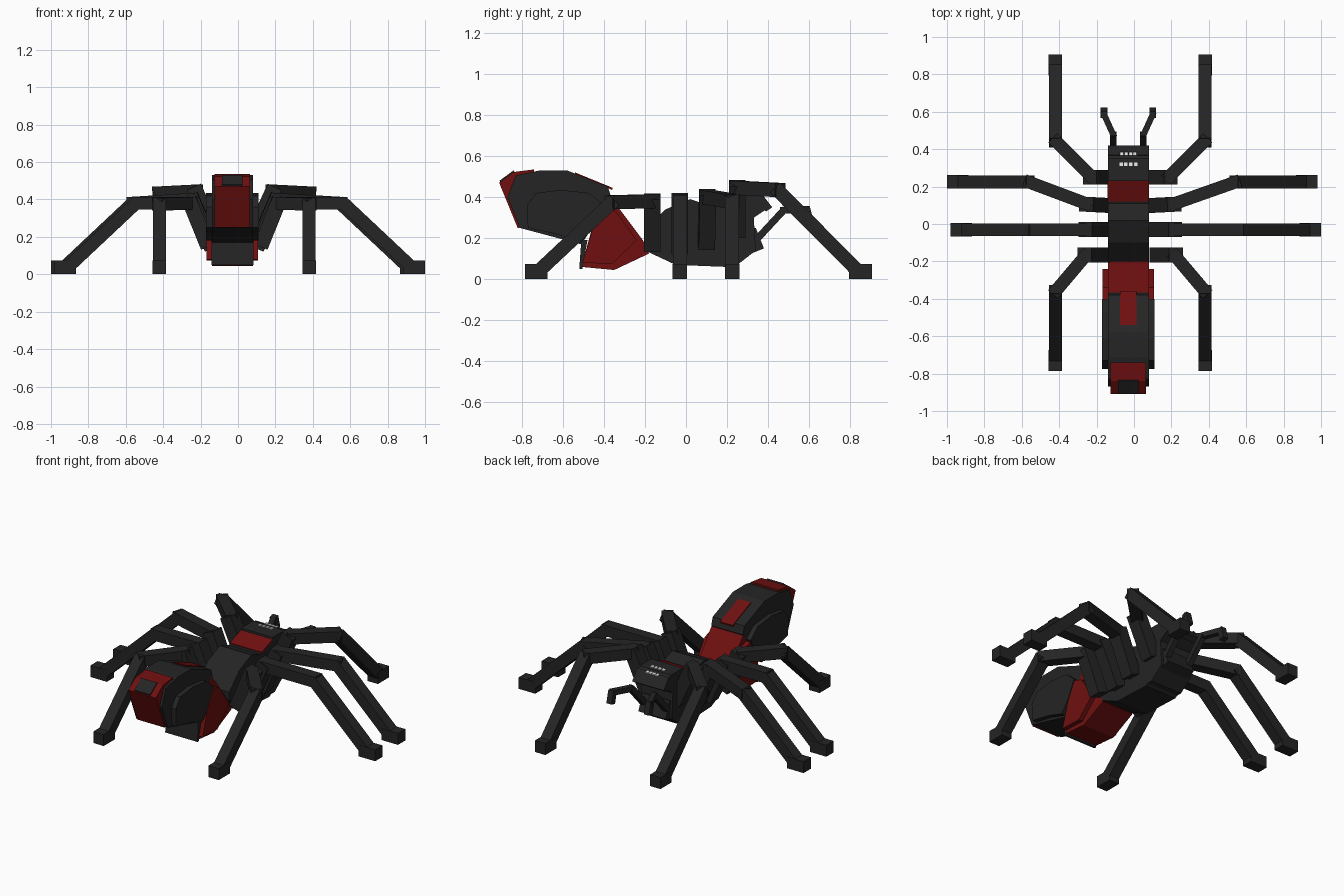
import bpy, bmesh
from mathutils import Vector, Matrix

cube = bpy.data.objects.get("Cube")
if cube:
    bpy.data.objects.remove(cube, do_unlink=True)

CX = -0.03  # centre line of the body


def material(name, rgb):
    m = bpy.data.materials.new(name)
    m.use_nodes = True
    col = (*rgb, 1.0)
    m.diffuse_color = col
    m.node_tree.nodes["Principled BSDF"].inputs["Base Color"].default_value = col
    return m


DARK = material("charcoal", (0.018, 0.018, 0.018))
RED = material("deep red", (0.16, 0.005, 0.005))
WHITE = material("eye white", (0.8, 0.8, 0.8))


def finish(name, bm, mat):
    bmesh.ops.recalc_face_normals(bm, faces=bm.faces)
    me = bpy.data.meshes.new(name)
    bm.to_mesh(me)
    bm.free()
    me.materials.append(mat)
    ob = bpy.data.objects.new(name, me)
    bpy.context.collection.objects.link(ob)
    return ob


def prism(name, profile, half, mat, cx=CX):
    """Extrude a (y, z) side profile across the body width."""
    bm = bmesh.new()
    face = bm.faces.new([bm.verts.new((cx - half, y, z)) for y, z in profile])
    out = bmesh.ops.extrude_face_region(bm, geom=[face])
    verts = [v for v in out["geom"] if isinstance(v, bmesh.types.BMVert)]
    bmesh.ops.translate(bm, verts=verts, vec=(2 * half, 0, 0))
    return finish(name, bm, mat)


def add_bar(bm, a, b, width, extend=0.0):
    """Square bar from a to b, lengthened at both ends."""
    a, b = Vector(a), Vector(b)
    d = (b - a).normalized()
    ref = Vector((0, 0, 1)) if abs(d.z) < 0.99 else Vector((0, 1, 0))
    s = d.cross(ref).normalized()
    rot = Matrix((s, d, s.cross(d))).transposed().to_4x4()
    size = Matrix.Diagonal((width, (b - a).length + 2 * extend, width, 1))
    bmesh.ops.create_cube(bm, size=1, matrix=Matrix.Translation((a + b) / 2) @ rot @ size)


# Abdomen: red front section, dark shell, side plates and rear cap
prism("abdomen_front", [(-0.51, 0.06), (-0.35, 0.045), (-0.18, 0.125), (-0.21, 0.19),
                        (-0.33, 0.35), (-0.38, 0.41), (-0.46, 0.24)], 0.11, RED)
prism("abdomen_front_side_plates", [(-0.505, 0.08), (-0.36, 0.075), (-0.24, 0.19),
                                    (-0.34, 0.33), (-0.40, 0.35), (-0.46, 0.23)], 0.138, RED)
prism("abdomen_rim", [(-0.52, 0.05), (-0.505, 0.05), (-0.48, 0.19), (-0.51, 0.19)], 0.112, DARK)
prism("abdomen_shell", [(-0.81, 0.25), (-0.51, 0.17), (-0.45, 0.26), (-0.365, 0.40),
                        (-0.38, 0.45), (-0.58, 0.53), (-0.71, 0.53), (-0.83, 0.505),
                        (-0.87, 0.40)], 0.11, DARK)
prism("abdomen_side_plates", [(-0.77, 0.25), (-0.63, 0.22), (-0.51, 0.18), (-0.46, 0.24),
                              (-0.40, 0.36), (-0.47, 0.42), (-0.61, 0.435), (-0.73, 0.42),
                              (-0.775, 0.36)], 0.14, DARK)
prism("rear_cap", [(-0.82, 0.25), (-0.74, 0.26), (-0.74, 0.535), (-0.84, 0.522),
                   (-0.91, 0.47)], 0.095, RED)
prism("spinneret", [(-0.895, 0.445), (-0.908, 0.48), (-0.84, 0.53), (-0.82, 0.50)], 0.055, DARK)
prism("back_stripe", [(-0.54, 0.51), (-0.36, 0.435), (-0.357, 0.445), (-0.54, 0.52)], 0.044, RED)

# Thorax and head
prism("thorax", [(-0.20, 0.14), (-0.05, 0.07), (0.20, 0.06), (0.26, 0.10), (0.24, 0.41),
                 (0.11, 0.36), (0.02, 0.39), (-0.10, 0.34), (-0.20, 0.24)], 0.11, DARK)
prism("thorax_red_plate", [(0.12, 0.355), (0.23, 0.40), (0.23, 0.409), (0.12, 0.369)], 0.111, RED)
prism("head", [(0.19, 0.07), (0.25, 0.07), (0.34, 0.14), (0.33, 0.30), (0.39, 0.34),
               (0.39, 0.38), (0.35, 0.42), (0.23, 0.42)], 0.11, DARK)
prism("jaw", [(0.28, 0.11), (0.38, 0.15), (0.34, 0.25), (0.28, 0.25)], 0.095, DARK)
prism("brow", [(0.35, 0.36), (0.39, 0.33), (0.42, 0.35), (0.37, 0.415)], 0.11, DARK)

# Eyes: two rows of four slim plates
for row, (y, z, step) in enumerate([(0.32, 0.424, 0.026), (0.375, 0.412, 0.023)]):
    for i in range(4):
        prism(f"eye_{row + 1}_{i + 1}", [(y - 0.01, z - 0.003), (y + 0.01, z - 0.005),
              (y + 0.01, z + 0.002), (y - 0.01, z + 0.004)], 0.0095, WHITE,
              CX + (i - 1.5) * step)

# Legs: hip top, knee, ankle, foot tip and hip bottom; mirrored about x = shift
W = 0.068
LEGS = [
    ("front_leg", [(0.11, 0.25, 0.24), (0.205, 0.25, 0.445), (0.40, 0.445, 0.435),
                   (0.40, 0.84, 0.037), (0.40, 0.905, 0.037)], -0.02),
    ("front_middle_leg", [(0.13, 0.10, 0.18), (0.225, 0.105, 0.40), (0.555, 0.225, 0.38),
                          (0.92, 0.225, 0.037), (0.99, 0.225, 0.037)], -0.01),
    ("rear_middle_leg", [(0.13, -0.03, 0.16), (0.23, -0.03, 0.38), (0.555, -0.03, 0.38),
                         (0.92, -0.03, 0.037), (0.99, -0.03, 0.037)], 0.01),
    ("rear_leg", [(0.15, -0.165, 0.17), (0.235, -0.165, 0.38), (0.40, -0.36, 0.375),
                  (0.40, -0.72, 0.037), (0.40, -0.785, 0.037)], -0.02),
]
for name, pts, shift in LEGS:
    for side, label in ((1, "left"), (-1, "right")):
        # upper joints follow the body centre, lower joints use the shift of the pair
        p = [Vector((side * x + (-0.02 if k < 2 else shift), y, z))
             for k, (x, y, z) in enumerate(pts)]
        bm = bmesh.new()
        add_bar(bm, p[0], p[1], W + 0.012, 0.025)
        add_bar(bm, p[1], p[2], W, 0.02)
        add_bar(bm, p[2], p[3], W, 0.015)
        foot_start = p[3] + (p[3] - p[4]).normalized() * 0.045
        add_bar(bm, foot_start, p[4], W + 0.004)
        finish(f"{label}_{name}", bm, DARK)

# Feelers at the front of the head
for side, label in ((1, "left"), (-1, "right")):
    p = [Vector((CX + side * x, y, z)) for x, y, z in
         [(0.08, 0.35, 0.20), (0.08, 0.475, 0.335), (0.13, 0.585, 0.34), (0.13, 0.605, 0.275)]]
    bm = bmesh.new()
    add_bar(bm, p[0], p[1], 0.034, 0.01)
    add_bar(bm, p[1], p[2], 0.032, 0.012)
    add_bar(bm, p[2] + Vector((0, 0, 0.012)), p[3], 0.036)
    finish(f"{label}_feeler", bm, DARK)
